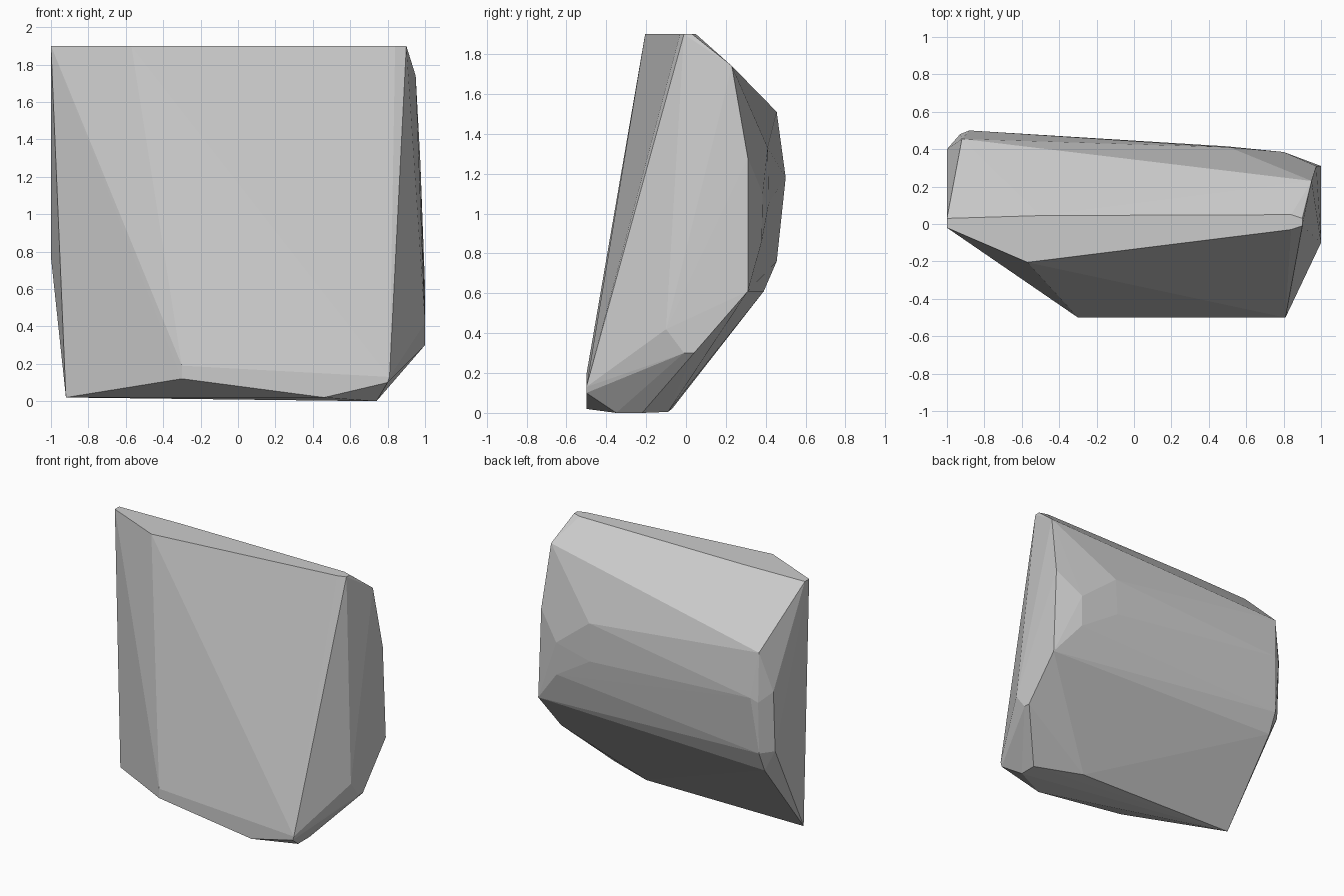
import bpy, bmesh

if "Cube" in bpy.data.objects:
    bpy.data.objects.remove(bpy.data.objects["Cube"])

# Corner groups of the faceted rock; its surface is their convex hull
top_rim = [(x, y, 1.9) for x, y in (
    (-1, -.02), (-1, .03), (-.57, -.205), (.84, -.03), (.9, -.01),
    (.9, .03), (.84, .05), (-.5, .045))]
front_foot = [(x, -.5, z) for x, z in (
    (-.3, .19), (-.3, .12), (.46, .02), (.8, .1), (.81, .13))]
base = [(-.92, -.07, .02), (.39, -.09, .005), (.74, -.22, 0), (.74, -.35, 0)]
back_ridge = [
    (-.92, .455, 1.51), (-.88, .5, 1.18), (-.93, .48, 1.15),
    (-.92, .455, .76), (-.92, .39, .61), (.95, .23, 1.74),
    (.51, .41, 1.33), (.5, .415, 1.05), (.8, .385, 1.1), (.8, .38, .86)]
left_side = [(-1, .4, 1.22), (-1, .38, .77)]
right_side = [
    (.975, .31, 1.28), (1, .31, .61), (1, -.1, .42),
    (1, -.01, .3), (1, .04, .3)]

# Wrap the corners in flat facets
bm = bmesh.new()
for co in top_rim + front_foot + base + back_ridge + left_side + right_side:
    bm.verts.new(co)
bmesh.ops.convex_hull(bm, input=bm.verts)
bmesh.ops.delete(bm, geom=[v for v in bm.verts if not v.link_faces], context='VERTS')
bmesh.ops.recalc_face_normals(bm, faces=bm.faces)

mesh = bpy.data.meshes.new("rock")
bm.to_mesh(mesh)
bm.free()
rock = bpy.data.objects.new("rock", mesh)
bpy.context.collection.objects.link(rock)
